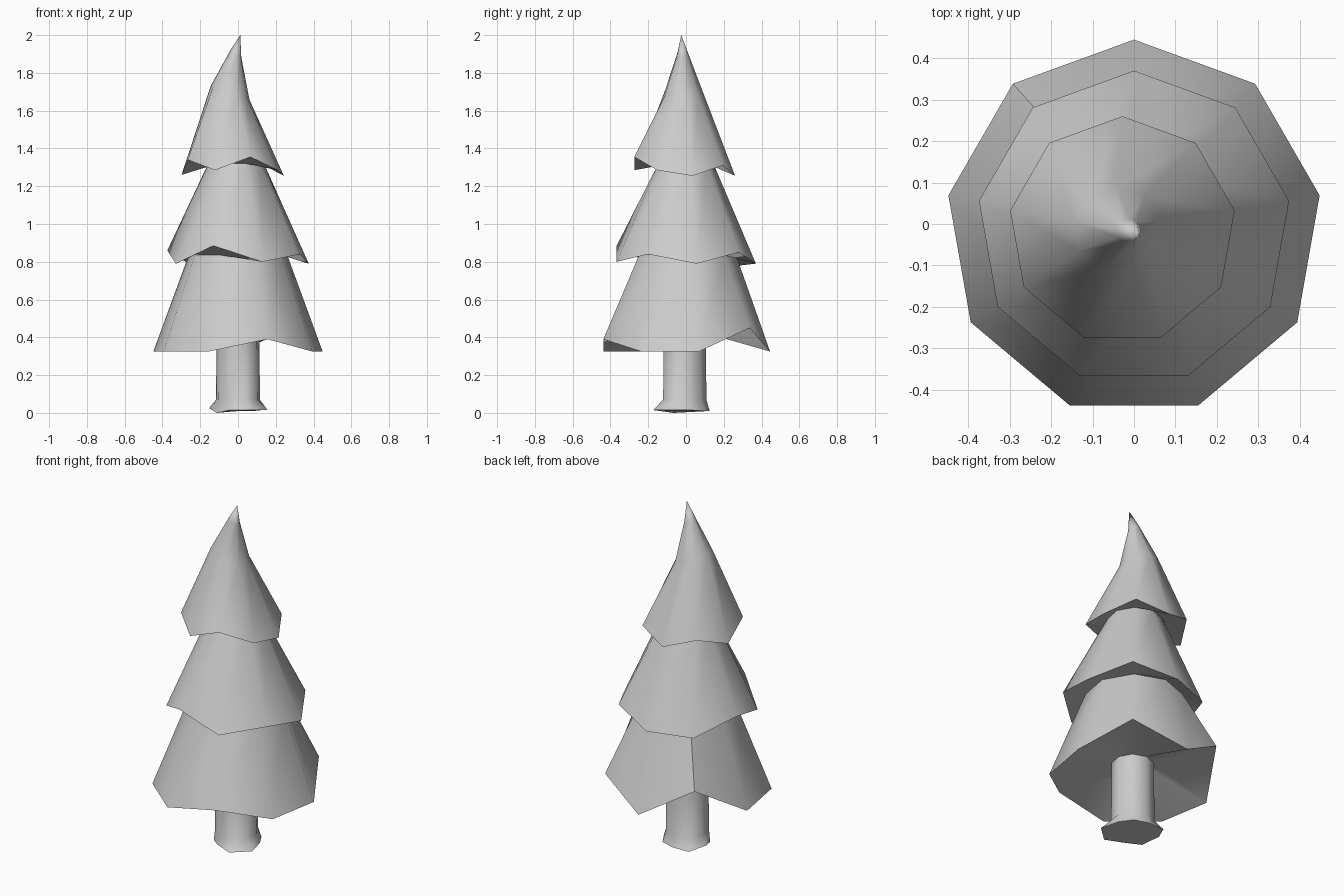
import bpy, bmesh
from math import cos, sin, radians

if "Cube" in bpy.data.objects:
    bpy.data.objects.remove(bpy.data.objects["Cube"])

SIDES = 9
GREY = (0.6, 0.6, 0.6, 1.0)

mat = bpy.data.materials.new("plain grey")
mat.use_nodes = True
mat.diffuse_color = GREY
mat.node_tree.nodes["Principled BSDF"].inputs["Base Color"].default_value = GREY


def per_side(value):
    """Repeat a single value for every side; keep lists as they are."""
    return value if isinstance(value, list) else [value] * SIDES


def ring(radius, z, x=0.0, y=0.0, tilt=0.0):
    """Nine points around a centre, with height or radius set per side."""
    points = []
    for i, (r, h) in enumerate(zip(per_side(radius), per_side(z))):
        a = radians(10 + 40 * i)
        points.append((x + r * cos(a), y + r * sin(a), h + tilt * r * cos(a)))
    return points


def loft(name, rings, tip=None, cap_start=False):
    """Skin a stack of rings, optionally ending in a point."""
    bm = bmesh.new()
    loops = [[bm.verts.new(p) for p in r] for r in rings]
    for low, high in zip(loops, loops[1:]):
        for i in range(SIDES):
            j = (i + 1) % SIDES
            bm.faces.new((low[i], low[j], high[j], high[i]))
    if tip:
        apex = bm.verts.new(tip)
        for i in range(SIDES):
            bm.faces.new((loops[-1][i], loops[-1][(i + 1) % SIDES], apex))
    if cap_start:
        bm.faces.new(loops[0][::-1])
    mesh = bpy.data.meshes.new(name)
    bm.to_mesh(mesh)
    bm.free()
    mesh.materials.append(mat)
    obj = bpy.data.objects.new(name, mesh)
    bpy.context.collection.objects.link(obj)
    bpy.ops.object.select_all(action="DESELECT")
    obj.select_set(True)
    bpy.context.view_layer.objects.active = obj
    bpy.ops.object.shade_smooth_by_angle(angle=radians(50))
    return obj


# Seams where one layer of branches meets the next
trunk_top = ring(0.115, 0.43, y=-0.01)
lower_top = ring(0.265, 0.835)
middle_top = ring(0.15, 1.32, x=-0.01, y=-0.005)

# Trunk with uneven flared roots
root_radius = [0.13, 0.13, 0.125, 0.16, 0.155, 0.13, 0.135, 0.185, 0.18]
root_height = [0.015, 0.01, 0.01, 0.01, 0.025, 0.0, 0.015, 0.015, 0.015]
loft("trunk", [ring(root_radius, root_height),
               ring(0.118, 0.07, y=-0.01), trunk_top], cap_start=True)

# Three jagged layers: underside, rim, then the slope above
lower_rim = ring(0.455, [0.325, 0.45, 0.325, 0.5, 0.325,
                         0.325, 0.325, 0.39, 0.325], y=-0.01)
loft("lower_branches", [trunk_top, lower_rim, lower_top])

middle_rim = ring(0.38, [0.79, 0.85, 0.79, 0.78, 0.86,
                         0.79, 0.885, 0.80, 0.84], y=-0.01)
loft("middle_branches", [lower_top, middle_rim, middle_top])

# Top layer bends to a crooked tip
top_rim = ring(0.275, [1.255, 1.31, 1.255, 1.315, 1.26,
                       1.34, 1.285, 1.355, 1.285], x=-0.028, y=-0.015)
loft("top_branches", [middle_top, top_rim,
                      ring(0.104, 1.695, x=-0.042, y=-0.013, tilt=-0.35),
                      ring(0.03, 1.9, x=-0.012, y=-0.017, tilt=-0.6)],
     tip=(0.012, -0.025, 2.0))
